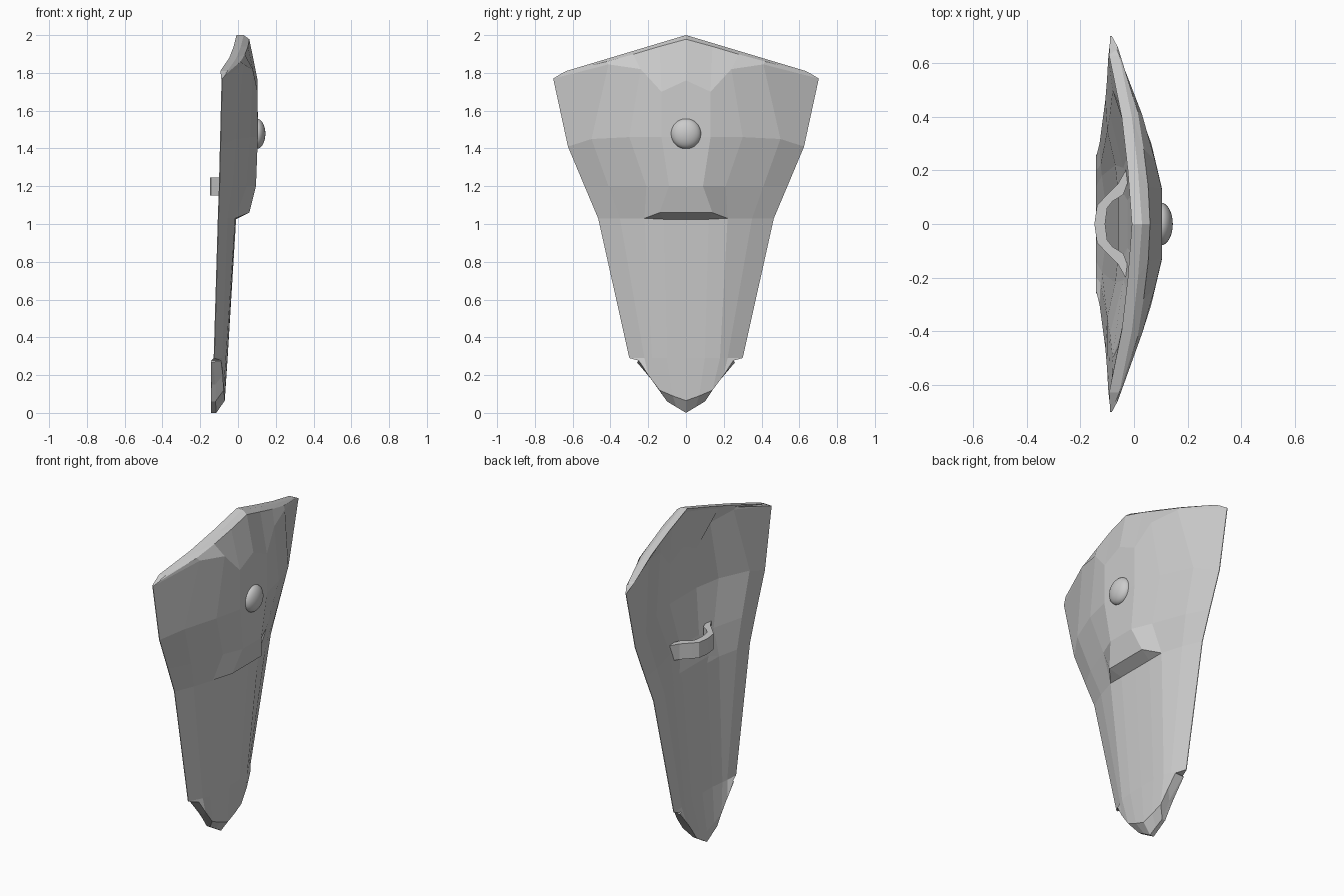
import bpy, bmesh
from mathutils import Vector

if "Cube" in bpy.data.objects:
    bpy.data.objects.remove(bpy.data.objects["Cube"])

# Half cross-sections of the shield face, centre to edge: (y values, z values, x values)
upper = [
    ((0, .2, .4, .63, .703), (2, 1.94, 1.88, 1.811, 1.77), (.03, .015, -.008, -.055, -.085)),
    ((0, .14, .28, .42, .66), (1.978, 1.94, 1.898, 1.86, 1.796), (.06, .053, .036, .014, -.06)),
    ((0, .13, .24, .41, .703), (1.76, 1.70, 1.82, 1.845, 1.77), (.104, .104, .078, .03, -.083)),
    ((0, .13, .30, .50, .625), (1.46, 1.46, 1.46, 1.45, 1.41), (.105, .105, .065, -.01, -.092)),
]
lower = [
    ((0, .09, .21, .41, .537), (1.2,) * 5, (.095, .095, .045, -.03, -.097)),
    ((0, .14, .22, .35, .465), (1.06, 1.06, 1.03, 1.03, 1.03), (.06, .06, -.015, -.055, -.103)),
    ((0, .12, .22, .35, .465), (1.025, 1.025, 1.03, 1.03, 1.03), (-.01, -.01, -.015, -.055, -.103)),
    ((0, .1, .18, .22, .30), (.29,) * 5, (-.055, -.056, -.064, -.084, -.125)),
    ((0, .07, .14, .2, .25), (.065, .09, .12, .2, .277), (-.07, -.072, -.076, -.08, -.09)),
    ((0, .05, .10, .16, .26), (0, .03, .06, .15, .268), (-.115, -.117, -.12, -.12, -.135)),
]
# Back x values (four inner columns) where the back departs from an even thickness
back_x = {
    2: (.02, .02, .005, -.035),
    3: (.02, .02, -.01, -.08),
    4: (-.025, -.025, -.04, -.09),
    5: (-.055, -.055, -.07, -.10),
    6: (-.06, -.06, -.07, -.10),
    7: (-.11, -.11, -.12, -.125),
}


def new_object(name, bm):
    bmesh.ops.recalc_face_normals(bm, faces=bm.faces[:])
    mesh = bpy.data.meshes.new(name)
    bm.to_mesh(mesh)
    bm.free()
    ob = bpy.data.objects.new(name, mesh)
    bpy.context.collection.objects.link(ob)
    return ob


def full_row(half):
    pts = [Vector((x, y, z)) for y, z, x in zip(*half)]
    return [Vector((p.x, -p.y, p.z)) for p in pts[:0:-1]] + pts


# Shield body: curved front sheet, shallow hollow back sheet, closed rim
bm = bmesh.new()
rows = [full_row(h) for h in upper + lower]
nr, nc = len(rows), len(rows[0])
front = [[bm.verts.new(p) for p in row] for row in rows]
back = []
for i, row in enumerate(rows):
    line = []
    for j, p in enumerate(row):
        col = abs(j - nc // 2)
        if i >= 8:
            x = max(p.x - .07, -.142)
        elif col == 4:
            x = p.x - .004
        elif i in back_x:
            x = back_x[i][col]
        else:
            x = p.x - (.038, .06)[i]
        line.append(bm.verts.new((x, p.y, p.z)))
    back.append(line)
for i in range(nr - 1):
    for j in range(nc - 1):
        for g in (front, back):
            bm.faces.new((g[i][j], g[i][j + 1], g[i + 1][j + 1], g[i + 1][j]))
    for j in (0, nc - 1):
        bm.faces.new((front[i][j], front[i + 1][j], back[i + 1][j], back[i][j]))
for i in (0, nr - 1):
    for j in range(nc - 1):
        bm.faces.new((front[i][j], front[i][j + 1], back[i][j + 1], back[i][j]))
bmesh.ops.remove_doubles(bm, verts=bm.verts[:], dist=.0015)
new_object("shield_body", bm)

# Handle: flared angular strap on the back
bm = bmesh.new()
outer = [(-.02, .22), (-.06, .15), (-.11, .10), (-.138, .07), (-.148, 0)]
inner = [(-.01, .19), (-.04, .11), (-.08, .085), (-.10, .06), (-.108, 0)]


def mirrored(path):
    return path + [(x, -y) for x, y in path[-2::-1]]


sections = []
for (ox, oy), (ix, iy) in zip(mirrored(outer), mirrored(inner)):
    sections.append([bm.verts.new(c) for c in
                     ((ox, oy, 1.15), (ix, iy, 1.15), (ix, iy, 1.245), (ox, oy, 1.245))])
for a, b in zip(sections, sections[1:]):
    for k in range(4):
        m = (k + 1) % 4
        bm.faces.new((a[k], a[m], b[m], b[k]))
bm.faces.new(sections[0])
bm.faces.new(sections[-1])
new_object("handle", bm)

# Boss: smooth flattened dome in the middle of the front
bpy.ops.mesh.primitive_uv_sphere_add(segments=32, ring_count=16, radius=1,
                                     location=(.1, 0, 1.478))
boss = bpy.context.object
boss.name = "boss"
boss.scale = (.045, .08, .08)
bpy.ops.object.transform_apply(location=False, rotation=False, scale=True)
bpy.ops.object.shade_smooth()
